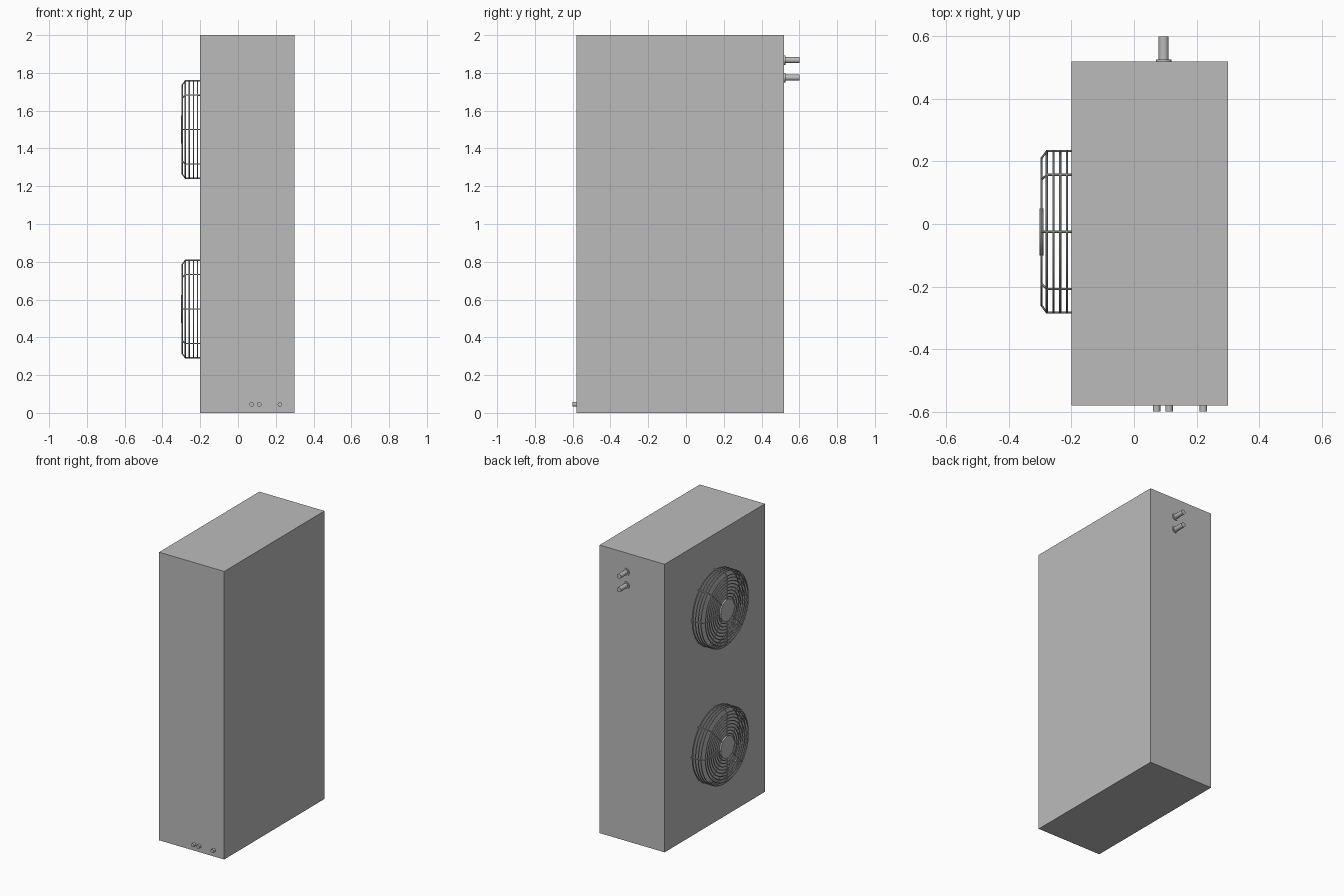
import bpy
from math import pi, radians, cos, sin

cube = bpy.data.objects.get("Cube")
if cube:
    bpy.data.objects.remove(cube, do_unlink=True)


def material(name, value):
    mat = bpy.data.materials.new(name)
    mat.use_nodes = True
    color = (value, value, value, 1)
    mat.diffuse_color = color
    mat.node_tree.nodes["Principled BSDF"].inputs["Base Color"].default_value = color
    return mat


GREY = material("cabinet grey", 0.5)


def finish(name, smooth=True):
    obj = bpy.context.object
    obj.name = name
    obj.data.materials.append(GREY)
    if smooth:
        bpy.ops.object.shade_smooth_by_angle(angle=radians(40))
    return obj


def rod(name, center, radius, length, axis):
    rot = (pi / 2, 0, 0) if axis == "y" else (0, pi / 2, 0)
    bpy.ops.mesh.primitive_cylinder_add(
        vertices=32, radius=radius, depth=length, location=center, rotation=rot)
    return finish(name)


# Cabinet
LEFT, RIGHT, FRONT, BACK = 0.3, -0.2, -0.58, 0.52
bpy.ops.mesh.primitive_cube_add(
    size=1, location=((LEFT + RIGHT) / 2, (FRONT + BACK) / 2, 1))
bpy.context.object.scale = (LEFT - RIGHT, BACK - FRONT, 2)
finish("cabinet", smooth=False)

# Fan guards: wire rings, bent spokes and a hub disc
WIRE = 0.0035
FACE_X = -0.296
FAN_Y = -0.025


def ring(name, x, z, radius):
    bpy.ops.mesh.primitive_torus_add(
        major_segments=56, minor_segments=8, major_radius=radius,
        minor_radius=WIRE, location=(x, FAN_Y, z), rotation=(0, pi / 2, 0))
    finish(name)


def spoke(name, z, angle):
    curve = bpy.data.curves.new(name, "CURVE")
    curve.dimensions = "3D"
    curve.bevel_depth = WIRE
    curve.bevel_resolution = 2
    path = [(FACE_X, 0.06), (FACE_X, 0.235), (-0.279, 0.258), (RIGHT, 0.258)]
    line = curve.splines.new("POLY")
    line.points.add(len(path) - 1)
    for point, (x, r) in zip(line.points, path):
        point.co = (x, FAN_Y + r * cos(angle), z + r * sin(angle), 1)
    obj = bpy.data.objects.new(name, curve)
    bpy.context.collection.objects.link(obj)
    bpy.ops.object.select_all(action="DESELECT")
    obj.select_set(True)
    bpy.context.view_layer.objects.active = obj
    bpy.ops.object.convert(target="MESH")
    finish(name)


for level, z in (("lower", 0.55), ("upper", 1.5)):
    for i in range(8):
        ring(f"{level}_guard_face_ring_{i + 1}", FACE_X, z, 0.088 + i * 0.021)
    for i in range(4):
        ring(f"{level}_guard_side_ring_{i + 1}", -0.279 + i * 0.0215, z, 0.258)
    for i in range(8):
        spoke(f"{level}_guard_spoke_{i + 1}", z, i * pi / 4)
    rod(f"{level}_guard_hub", (FACE_X, FAN_Y, z), 0.075, 0.012, "x")

# Refrigerant pipes with collars on the back
for level, z in (("lower", 1.775), ("upper", 1.868)):
    rod(f"{level}_pipe", (0.095, 0.555, z), 0.016, 0.09, "y")
    rod(f"{level}_pipe_collar", (0.095, BACK + 0.002, z), 0.025, 0.008, "y")

# Drain stubs on the front
for i, x in enumerate((0.072, 0.112, 0.222)):
    rod(f"drain_stub_{i + 1}", (x, -0.585, 0.045), 0.012, 0.03, "y")
